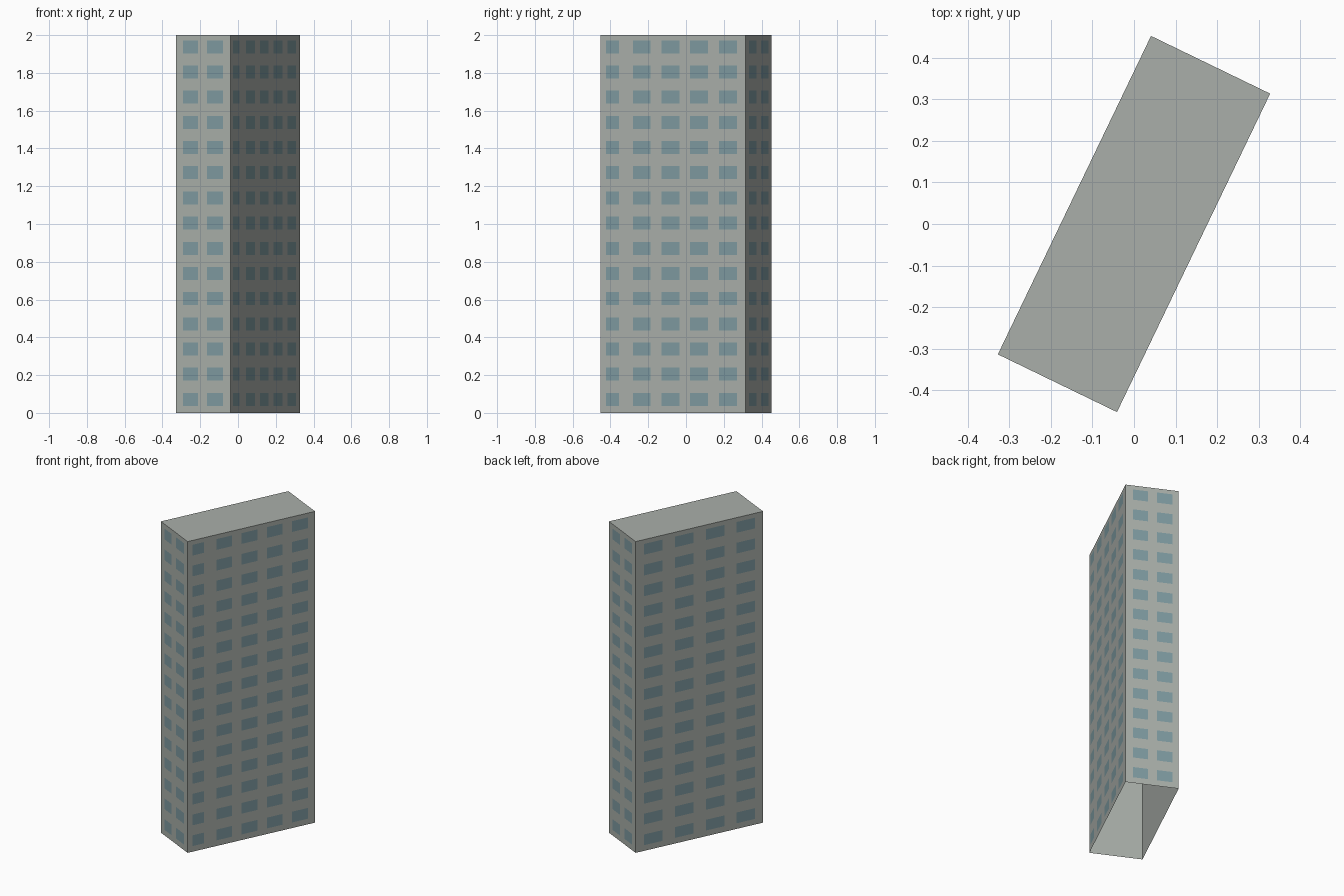
import bpy
import bmesh
from mathutils import Vector

cube = bpy.data.objects.get("Cube")
if cube:
    bpy.data.objects.remove(cube, do_unlink=True)

HEIGHT = 2.0
FLOORS = 15
FLOOR_H = HEIGHT / FLOORS
SILL, LINTEL = 0.037, 0.106   # window bottom and top within one floor
GAP = 0.0015                  # how far the panes sit off the wall


def material(name, color):
    mat = bpy.data.materials.new(name)
    mat.use_nodes = True
    mat.diffuse_color = (*color, 1)
    mat.node_tree.nodes["Principled BSDF"].inputs["Base Color"].default_value = (*color, 1)
    return mat


def make_object(name, bm, mat):
    mesh = bpy.data.meshes.new(name)
    bm.to_mesh(mesh)
    bm.free()
    mesh.materials.append(mat)
    obj = bpy.data.objects.new(name, mesh)
    bpy.context.collection.objects.link(obj)
    return obj


concrete = material("pale grey concrete", (0.40, 0.43, 0.40))
glass = material("blue grey glass", (0.21, 0.325, 0.355))

# Footprint, counterclockwise from the right front corner
front_a, front_b = Vector((-0.328, -0.314, 0)), Vector((-0.041, -0.453, 0))
corners = [front_a, front_b, -front_a, -front_b]
up = Vector((0, 0, HEIGHT))

# Tower shell: four walls and a flat roof, open underneath
bm = bmesh.new()
low = [bm.verts.new(c) for c in corners]
high = [bm.verts.new(c + up) for c in corners]
for i in range(4):
    j = (i + 1) % 4
    bm.faces.new((low[i], low[j], high[j], high[i]))
bm.faces.new(high)
make_object("tower_shell", bm, concrete)

# Window columns of each wall, as start and end fractions of its width
columns = {
    "front_windows": [(0.135, 0.41), (0.57, 0.865)],
    "left_windows": [(0.038, 0.128)] + [(0.224 + 0.198 * k, 0.348 + 0.198 * k) for k in range(4)],
    "back_windows": [(0.14, 0.42), (0.59, 0.88)],
    "right_windows": [(0.066 + 0.242 * k, 0.211 + 0.242 * k) for k in range(4)],
}

# Window panes: one grid of thin plates on each wall
for i, (name, spans) in enumerate(columns.items()):
    start, end = corners[i], corners[(i + 1) % 4]
    along = end - start
    offset = along.cross(up).normalized() * GAP
    bm = bmesh.new()
    for floor in range(FLOORS):
        z0, z1 = floor * FLOOR_H + SILL, floor * FLOOR_H + LINTEL
        for a, b in spans:
            rect = ((a, z0), (b, z0), (b, z1), (a, z1))
            bm.faces.new([bm.verts.new(start + along * t + offset + Vector((0, 0, z)))
                          for t, z in rect])
    make_object(name, bm, glass)
